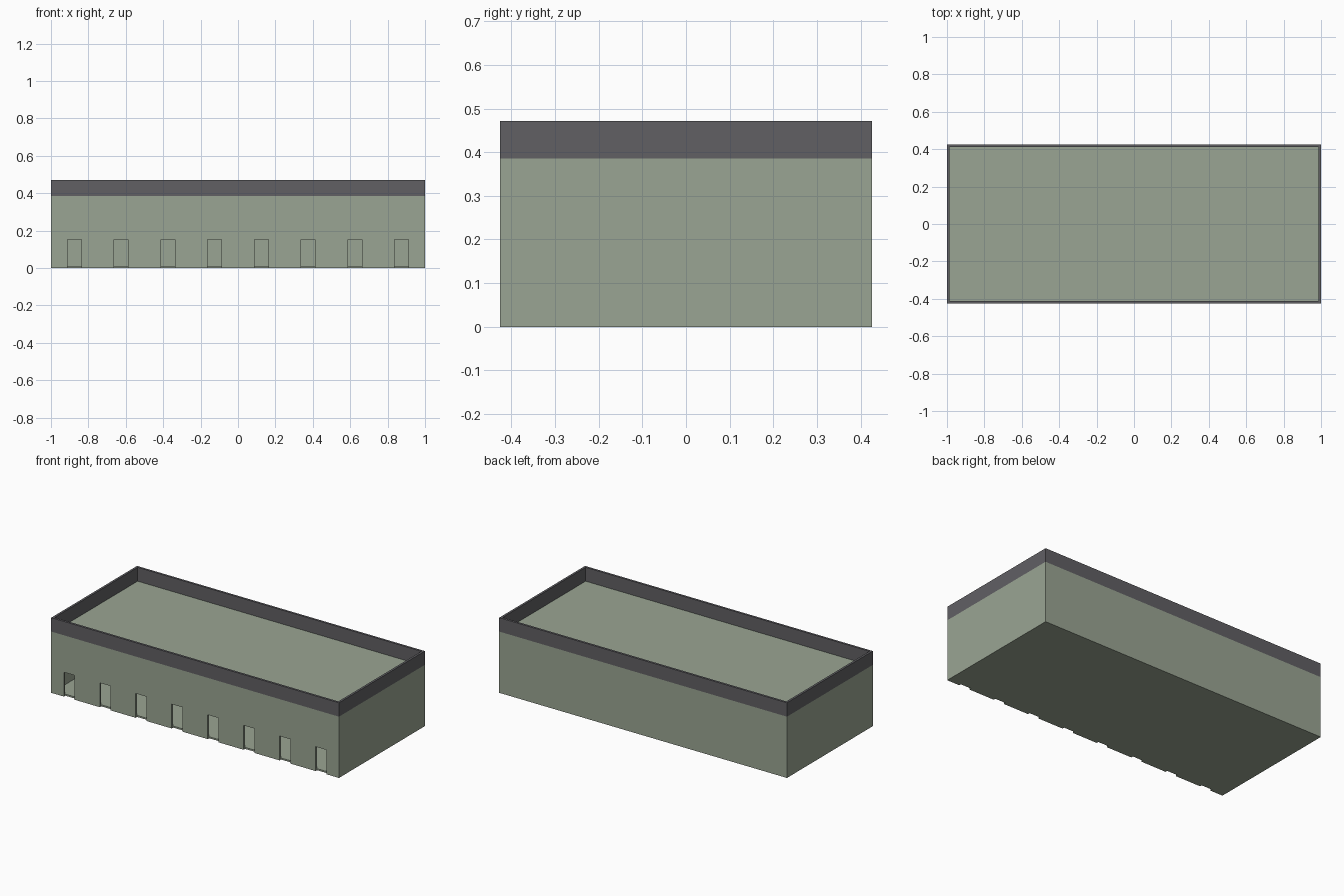
import bpy, bmesh

if "Cube" in bpy.data.objects:
    bpy.data.objects.remove(bpy.data.objects["Cube"])

HX, HY = 1.0, 0.426        # half footprint
WALL_TOP, TOP = 0.385, 0.472
T = 0.014                  # wall thickness
SLAB = 0.01                # floor and roof thickness


def material(name, rgb):
    m = bpy.data.materials.new(name)
    m.diffuse_color = (*rgb, 1)
    m.use_nodes = True
    m.node_tree.nodes["Principled BSDF"].inputs["Base Color"].default_value = m.diffuse_color
    return m


def finish(name, bm, mat):
    bmesh.ops.recalc_face_normals(bm, faces=bm.faces)
    me = bpy.data.meshes.new(name)
    bm.to_mesh(me)
    bm.free()
    ob = bpy.data.objects.new(name, me)
    bpy.context.collection.objects.link(ob)
    me.materials.append(mat)
    return ob


def add_box(bm, x0, x1, y0, y1, z0, z1):
    vs = bmesh.ops.create_cube(bm, size=1)["verts"]
    for v in vs:
        v.co = (x1 if v.co.x > 0 else x0,
                y1 if v.co.y > 0 else y0,
                z1 if v.co.z > 0 else z0)


def ring(name, z0, z1, mat):
    """Closed rectangular wall ring with mitred corners."""
    bm = bmesh.new()
    corners = [(-1, -1), (1, -1), (1, 1), (-1, 1)]
    loops = [[bm.verts.new((sx * (HX - d), sy * (HY - d), z)) for sx, sy in corners]
             for d, z in ((0, z0), (0, z1), (T, z1), (T, z0))]
    for a in range(4):
        b = (a + 1) % 4
        for i in range(4):
            j = (i + 1) % 4
            bm.faces.new((loops[a][i], loops[a][j], loops[b][j], loops[b][i]))
    return finish(name, bm, mat)


def slab(name, z0, z1, mat):
    bm = bmesh.new()
    add_box(bm, -HX + T, HX - T, -HY + T, HY - T, z0, z1)
    return finish(name, bm, mat)


green = material("sage green", (0.323, 0.376, 0.292))
grey = material("dark grey", (0.120, 0.117, 0.127))

# Hollow shell
walls = ring("walls", 0, WALL_TOP, green)
slab("floor", 0, SLAB, green)
slab("roof", WALL_TOP - SLAB, WALL_TOP, green)
ring("parapet", WALL_TOP, TOP, grey)

# Row of door openings through the front wall
bm = bmesh.new()
for i in range(8):
    x = -0.875 + 0.25 * i
    add_box(bm, x - 0.0375, x + 0.0375, -HY - 0.05, -HY + T + 0.05, -0.05, 0.153)
cutter = finish("door_cutter", bm, green)
cutter.hide_render = True

mod = walls.modifiers.new("doors", "BOOLEAN")
mod.operation = "DIFFERENCE"
mod.solver = "EXACT"
mod.object = cutter
bpy.context.view_layer.objects.active = walls
bpy.ops.object.modifier_apply(modifier=mod.name)
bpy.data.objects.remove(cutter)
